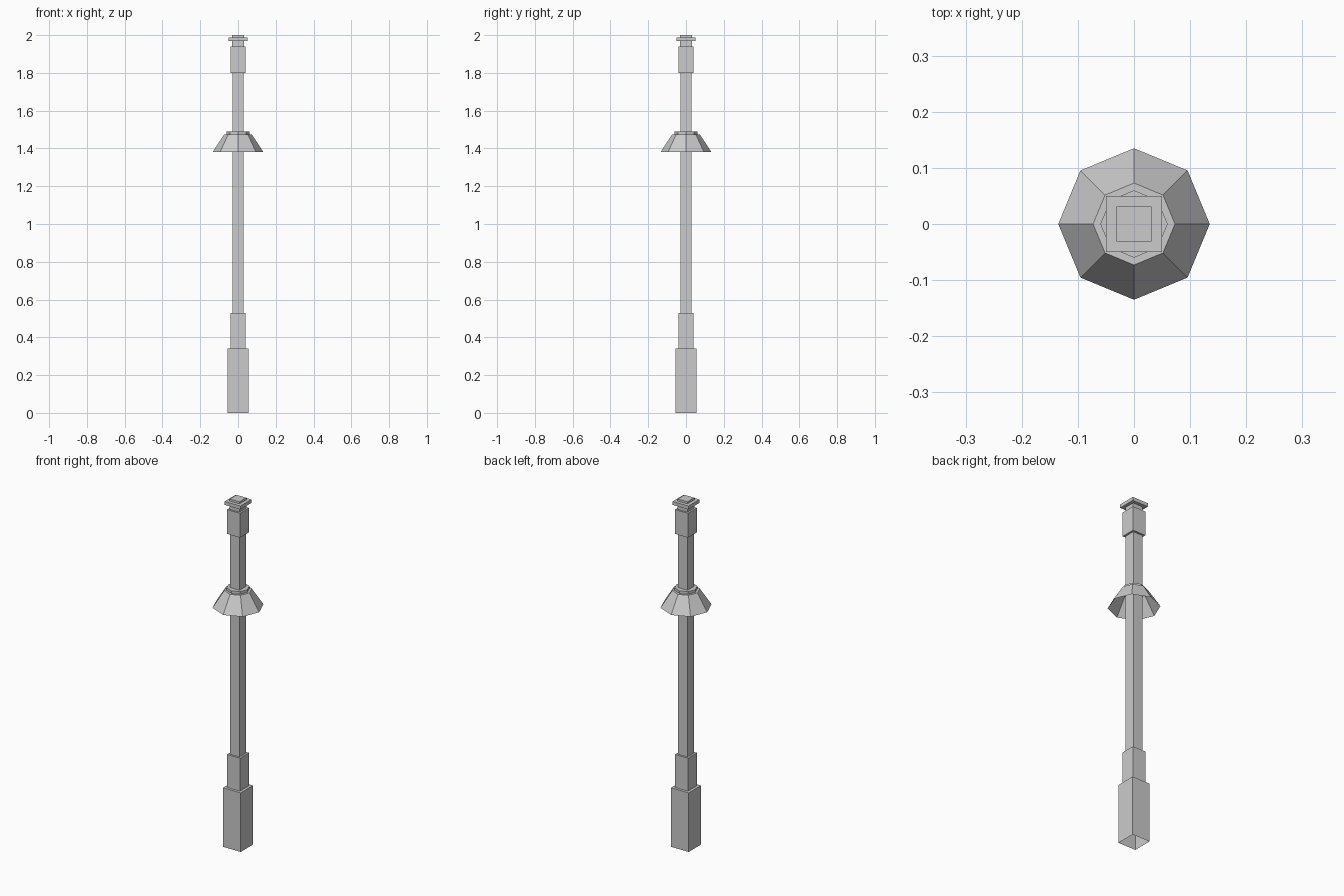
import bpy, bmesh, math

cube = bpy.data.objects.get("Cube")
if cube:
    bpy.data.objects.remove(cube, do_unlink=True)

# Single grey metal
metal = bpy.data.materials.new("grey_metal")
metal.use_nodes = True
grey = (0.6, 0.6, 0.6, 1)
metal.diffuse_color = grey
metal.node_tree.nodes["Principled BSDF"].inputs["Base Color"].default_value = grey


def stepped_prism(name, profile, sides, turn, cap_top):
    """Sweep (radius, height) pairs, bottom to top, round the z axis."""
    bm = bmesh.new()
    rings = []
    for r, z in profile:
        rings.append([bm.verts.new((r * math.cos(turn + math.tau * i / sides),
                                    r * math.sin(turn + math.tau * i / sides), z))
                      for i in range(sides)])
    for low, high in zip(rings, rings[1:]):
        for i in range(sides):
            j = (i + 1) % sides
            bm.faces.new((low[i], low[j], high[j], high[i]))
    if cap_top:
        bm.faces.new(rings[-1])
    mesh = bpy.data.meshes.new(name)
    bm.to_mesh(mesh)
    bm.free()
    mesh.materials.append(metal)
    obj = bpy.data.objects.new(name, mesh)
    bpy.context.collection.objects.link(obj)
    return obj


def square_part(name, steps):
    """Stack of square sections: (half width, bottom, top), open underneath."""
    profile = [(half * math.sqrt(2), z) for half, lo, hi in steps for z in (lo, hi)]
    return stepped_prism(name, profile, 4, math.pi / 4, True)


# Square post: plinth, sleeve, shaft and upper sleeve
square_part("post", [(0.056, 0, 0.34), (0.041, 0.34, 0.53),
                     (0.03, 0.53, 1.80), (0.041, 1.80, 1.94)])

# Finial: neck, plate and knob
square_part("finial", [(0.031, 1.94, 1.968), (0.05, 1.968, 1.988),
                       (0.031, 1.988, 2.0)])

# Eight-sided skirt, open below, with a low collar meeting the shaft
stepped_prism("skirt", [(0.135, 1.38), (0.073, 1.475), (0.06, 1.475),
                        (0.06, 1.49), (0.03, 1.49)], 8, 0, False)
